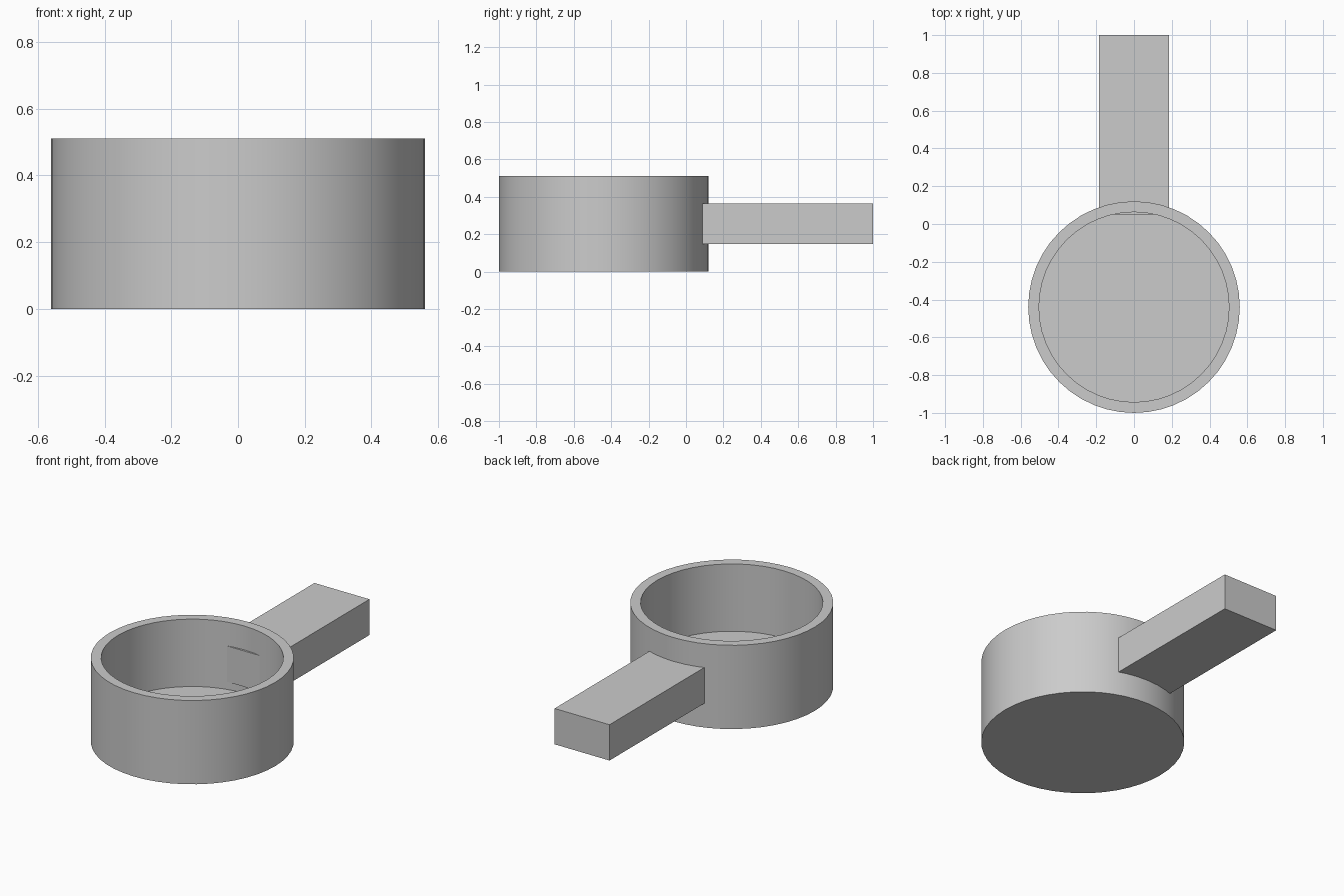
import bpy
import bmesh
import math
from mathutils import Matrix

cube = bpy.data.objects.get("Cube")
if cube:
    bpy.data.objects.remove(cube, do_unlink=True)

# Single grey material
grey = bpy.data.materials.new("plain grey")
grey.use_nodes = True
colour = (0.6, 0.6, 0.6, 1.0)
grey.diffuse_color = colour
grey.node_tree.nodes["Principled BSDF"].inputs["Base Color"].default_value = colour

SEGMENTS = 48
CENTRE_Y = -0.44


def add_object(name, bm):
    bmesh.ops.recalc_face_normals(bm, faces=bm.faces[:])
    mesh = bpy.data.meshes.new(name)
    bm.to_mesh(mesh)
    bm.free()
    mesh.materials.append(grey)
    obj = bpy.data.objects.new(name, mesh)
    bpy.context.collection.objects.link(obj)
    return obj


# Cup: rings from the base up the outside, over the rim and down to the floor
profile = [(0.56, 0.0), (0.56, 0.51), (0.503, 0.51), (0.503, 0.10)]
bm = bmesh.new()
rings = []
for radius, z in profile:
    ring = []
    for i in range(SEGMENTS):
        a = math.tau * i / SEGMENTS
        ring.append(bm.verts.new((radius * math.cos(a), CENTRE_Y + radius * math.sin(a), z)))
    rings.append(ring)
for low, high in zip(rings, rings[1:]):
    for i in range(SEGMENTS):
        j = (i + 1) % SEGMENTS
        bm.faces.new((low[i], low[j], high[j], high[i]))
bm.faces.new(rings[0])
bm.faces.new(rings[-1])
cup = add_object("cup", bm)

# Round walls are smooth, rim and base edges stay sharp
bpy.ops.object.select_all(action="DESELECT")
cup.select_set(True)
bpy.context.view_layer.objects.active = cup
bpy.ops.object.shade_smooth_by_angle(angle=math.radians(30))

# Handle: a plain bar whose inner end just breaks through the cup wall
x, y0, y1, z0, z1 = 0.185, 0.05, 1.0, 0.147, 0.365
bm = bmesh.new()
bmesh.ops.create_cube(
    bm, size=1.0,
    matrix=Matrix.Translation((0, (y0 + y1) / 2, (z0 + z1) / 2))
    @ Matrix.Diagonal((2 * x, y1 - y0, z1 - z0, 1)))
add_object("handle", bm)
